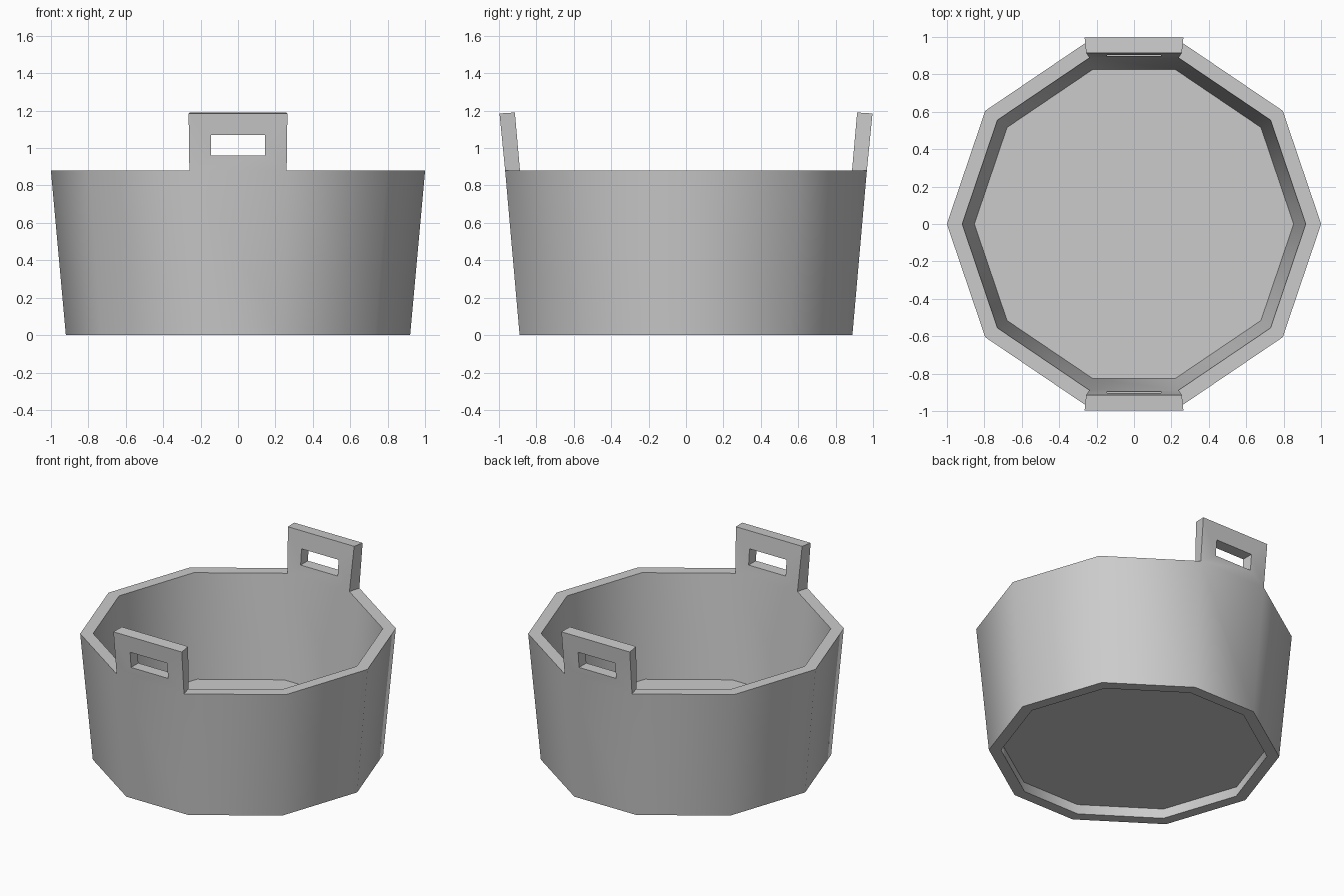
import bpy, bmesh, math
from mathutils import Vector

cube = bpy.data.objects.get("Cube")
if cube:
    bpy.data.objects.remove(cube, do_unlink=True)

grey = bpy.data.materials.new("plain_grey")
grey.use_nodes = True
colour = (0.6, 0.6, 0.6, 1)
grey.diffuse_color = colour
grey.node_tree.nodes["Principled BSDF"].inputs["Base Color"].default_value = colour

SIDES = 10
WIDEN = 0.086 / 0.88          # outward lean of the wall
RIM_Z, HANDLE_Z = 0.88, 1.19

# Slightly uneven ten-sided outline, measured on the outer rim
quarter = [(1, 0), (0.795, 0.605), (0.26, 0.967)]
outline = quarter + [(-x, y) for x, y in reversed(quarter)]
outline += [(x, -y) for x, y in reversed(outline[1:-1])]

bm = bmesh.new()


def ring(radius, z):
    return [bm.verts.new((x * radius, y * radius, z)) for x, y in outline]


# Tub: floor, inner wall, rim, outer wall, foot and recessed underside
profile = [(0.853, 0.165), (0.918, RIM_Z), (1, RIM_Z),
           (0.92, 0), (0.843, 0), (0.848, 0.07)]
rings = [ring(r, z) for r, z in profile]
rim_faces = []
for level, (low, high) in enumerate(zip(rings, rings[1:])):
    for i in range(SIDES):
        j = (i + 1) % SIDES
        face = bm.faces.new((low[i], low[j], high[j], high[i]))
        if level == 1:
            rim_faces.append(face)
bm.faces.new(rings[0])
bm.faces.new(rings[-1])
bmesh.ops.recalc_face_normals(bm, faces=bm.faces)

# Handles: raise the front and back rim sections, then pierce a grip slot
for rim in [f for f in rim_faces if abs(f.calc_center_median().x) < 0.01]:
    side = math.copysign(1, rim.calc_center_median().y)
    cap = bmesh.ops.extrude_discrete_faces(bm, faces=[rim])["faces"][0]
    for v in cap.verts:
        outer = abs(v.co.y) > 0.93
        v.co = Vector((math.copysign(0.264 if outer else 0.256, v.co.x),
                       side * (0.997 if outer else 0.915),
                       HANDLE_Z - (0.005 if outer else 0)))
    panels = [f for e in cap.edges for f in e.link_faces
              if f != cap and abs(f.normal.y) > 0.9]
    bm.normal_update()
    if not panels:
        panels = [f for e in cap.edges for f in e.link_faces
                  if f != cap and abs(f.normal.y) > 0.9]
    slot_edges = []
    for panel in panels:
        base = min(panel.verts, key=lambda v: v.co.z).co.copy()
        top = max(panel.verts, key=lambda v: v.co.z).co.copy()
        bmesh.ops.inset_individual(bm, faces=[panel], thickness=0.08)
        middle = panel.calc_center_median().z
        for v in panel.verts:
            z = 1.07 if v.co.z > middle else 0.96
            t = (z - base.z) / (top.z - base.z)
            v.co = Vector((math.copysign(0.143, v.co.x),
                           base.y + (top.y - base.y) * t, z))
        slot_edges += list(panel.edges)
    bmesh.ops.delete(bm, geom=panels, context="FACES_ONLY")
    bmesh.ops.bridge_loops(bm, edges=slot_edges)

bmesh.ops.recalc_face_normals(bm, faces=bm.faces)
mesh = bpy.data.meshes.new("tub_with_handles")
bm.to_mesh(mesh)
bm.free()
mesh.materials.append(grey)
tub = bpy.data.objects.new("tub_with_handles", mesh)
bpy.context.collection.objects.link(tub)

# Rounded shading around the walls, crisp rim and slot edges
bpy.ops.object.select_all(action="DESELECT")
tub.select_set(True)
bpy.context.view_layer.objects.active = tub
bpy.ops.object.shade_smooth_by_angle(angle=math.radians(45))
